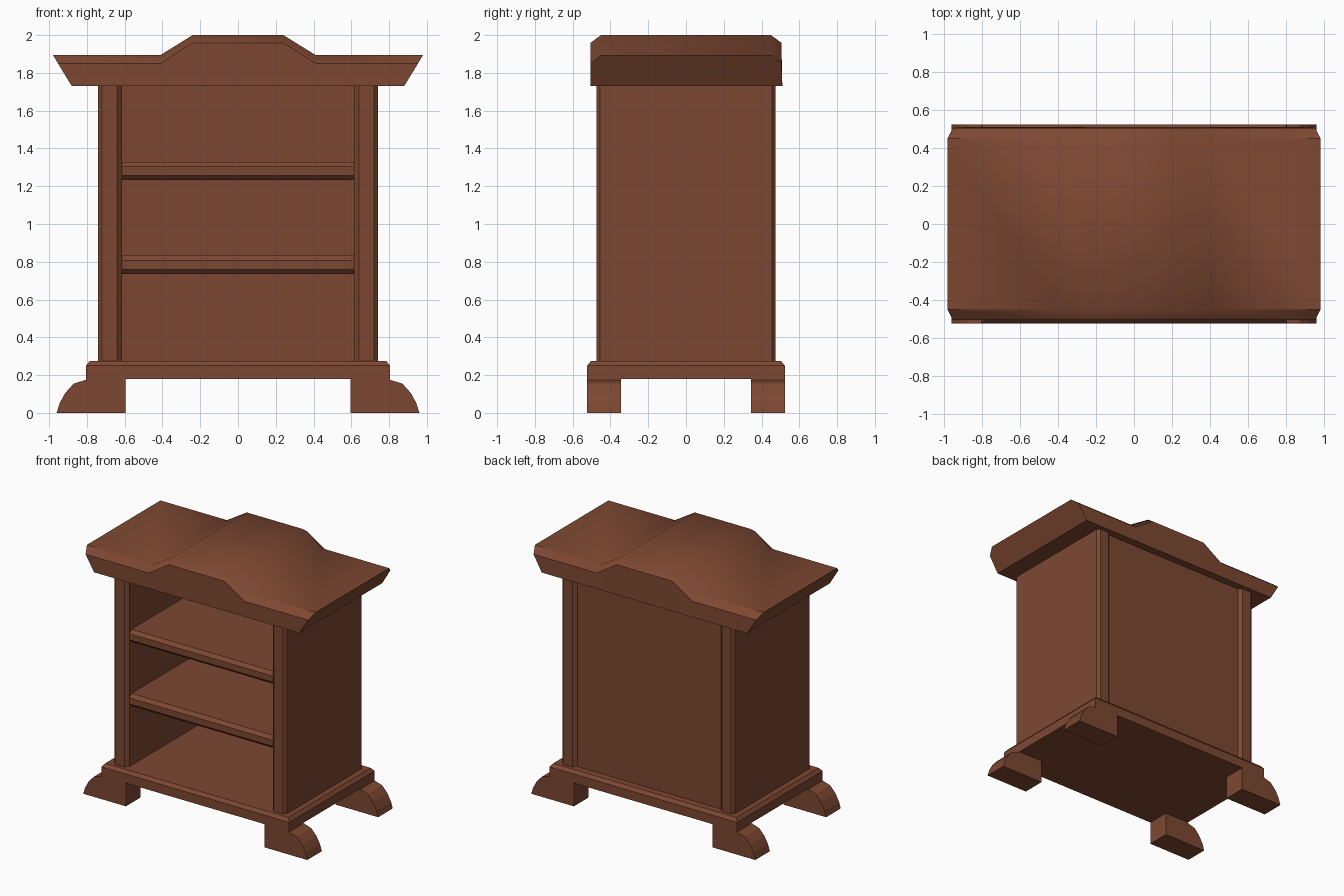
import bpy, bmesh, math

if "Cube" in bpy.data.objects:
    bpy.data.objects.remove(bpy.data.objects["Cube"])

wood = bpy.data.materials.new("reddish brown wood")
wood.diffuse_color = (0.205, 0.064, 0.031, 1)
wood.use_nodes = True
wood.node_tree.nodes["Principled BSDF"].inputs["Base Color"].default_value = wood.diffuse_color


def finish(name, bm):
    bmesh.ops.recalc_face_normals(bm, faces=bm.faces)
    me = bpy.data.meshes.new(name)
    bm.to_mesh(me)
    bm.free()
    me.materials.append(wood)
    ob = bpy.data.objects.new(name, me)
    bpy.context.collection.objects.link(ob)
    return ob


def loft(name, loops):
    """Closed solid through loops holding equal numbers of points."""
    bm = bmesh.new()
    rings = [[bm.verts.new(p) for p in loop] for loop in loops]
    n = len(rings[0])
    for a, b in zip(rings, rings[1:]):
        for i in range(n):
            j = (i + 1) % n
            bm.faces.new((a[i], a[j], b[j], b[i]))
    bm.faces.new(rings[0])
    bm.faces.new(rings[-1])
    return finish(name, bm)


def rect(x, y, z):
    return [(-x, -y, z), (x, -y, z), (x, y, z), (-x, y, z)]


# Base slab with a bevelled top edge
loft("base_slab", [rect(0.805, 0.523, 0.18), rect(0.805, 0.523, 0.25),
                   rect(0.785, 0.503, 0.275)])

# Curved bracket feet
foot = [(0.595, 0), (0.96, 0), (0.945, 0.05), (0.915, 0.105),
        (0.87, 0.155), (0.805, 0.175), (0.805, 0.18), (0.595, 0.18)]
for sx, side in ((-1, "left"), (1, "right")):
    for sy, end in ((-1, "front"), (1, "back")):
        loft(f"{end}_{side}_foot",
             [[(sx * x, sy * y, z) for x, z in foot] for y in (0.345, 0.523)])

# Side walls with bevelled corner posts
half = [(0.615, 0.45), (0.64, 0.475), (0.72, 0.475), (0.74, 0.455)]
wall = half + [(x, -y) for x, y in reversed(half)]
for sx, side in ((-1, "left"), (1, "right")):
    loft(f"{side}_side", [[(sx * x, y, z) for x, y in wall] for z in (0.27, 1.735)])

# Back panel
loft("back_panel", [[(x, y, z) for x, y in ((-0.62, 0.42), (0.62, 0.42),
                                            (0.62, 0.45), (-0.62, 0.45))]
                    for z in (0.27, 1.735)])

# Shelves with bevelled front edges
for name, z in (("lower_shelf", 0.735), ("upper_shelf", 1.232)):
    prof = [(0.43, z), (-0.425, z), (-0.45, z + 0.025), (-0.45, z + 0.072),
            (-0.425, z + 0.097), (0.43, z + 0.097)]
    loft(name, [[(x, y, h) for y, h in prof] for x in (-0.617, 0.617)])

# Cornice: flared ends, raised centre, bevelled front and back top edges
def outline(tip, drop):
    right = [(tip, 1.895 - drop), (0.41, 1.895 - drop), (0.24, 2.0 - drop * 0.9)]
    return right + [(-x, z) for x, z in reversed(right)]


low = [(x, 1.73) for x in (0.88, 0.41, 0.24, -0.24, -0.41, -0.88)]
mid, top = outline(0.953, 0.045), outline(0.98, 0)
bm = bmesh.new()
rows = [[bm.verts.new((x, y, z)) for x, z in path]
        for path, y in ((low, -0.505), (mid, -0.505), (top, -0.45),
                        (top, 0.45), (mid, 0.505), (low, 0.51))]
for r, row in enumerate(rows):
    nxt = rows[(r + 1) % len(rows)]
    for i in range(5):
        bm.faces.new((row[i], row[i + 1], nxt[i + 1], nxt[i]))
for i in (0, 5):
    bm.faces.new([row[i] for row in rows])
cornice = finish("cornice", bm)
bpy.context.view_layer.objects.active = cornice
cornice.select_set(True)
bpy.ops.object.shade_smooth_by_angle(angle=math.radians(35))
